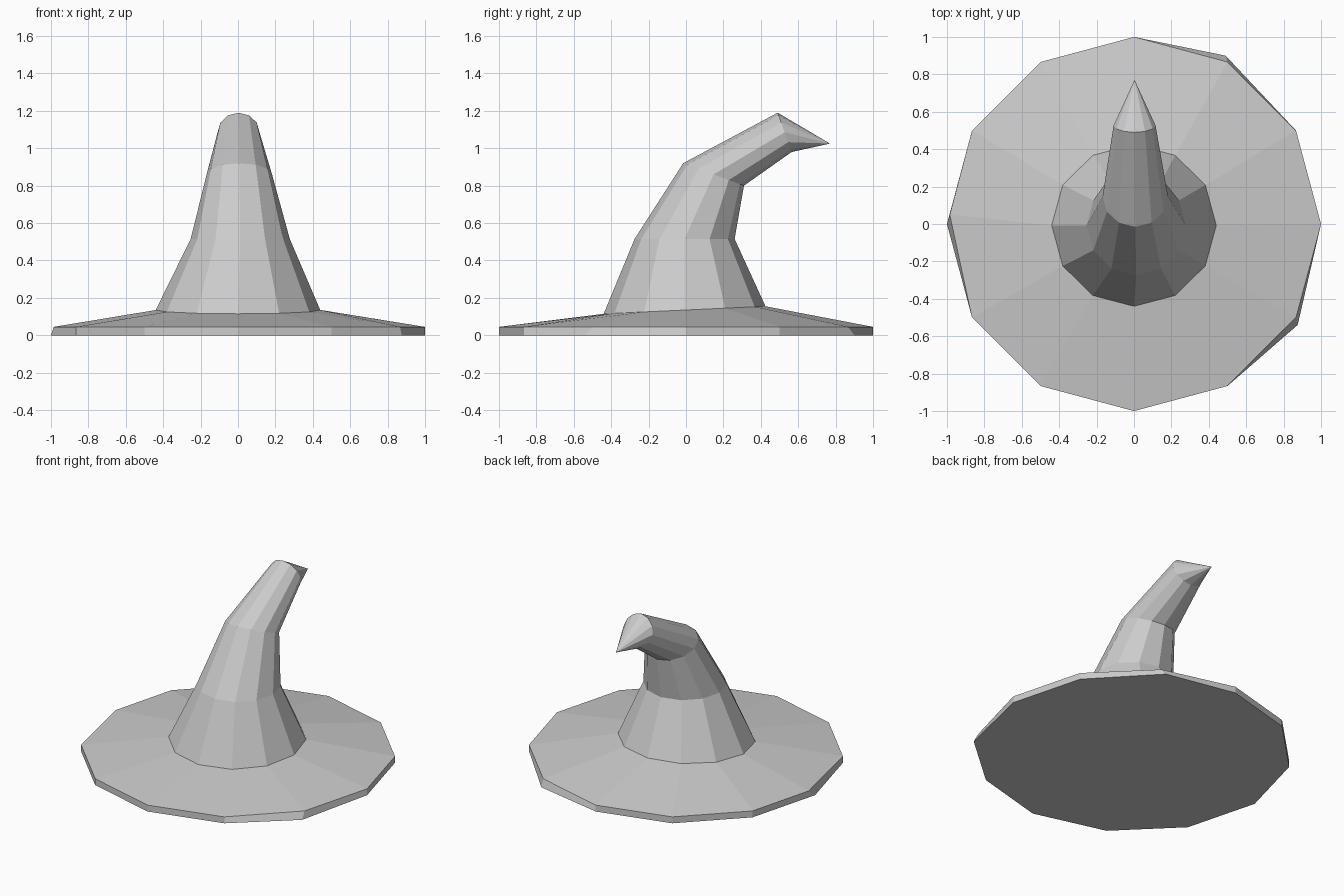
import bpy, bmesh
from math import cos, sin, tau
from mathutils import Vector

if "Cube" in bpy.data.objects:
    bpy.data.objects.remove(bpy.data.objects["Cube"])

SIDES = 12

felt = bpy.data.materials.new("grey_felt")
felt.use_nodes = True
felt.diffuse_color = (0.6, 0.6, 0.6, 1)
felt.node_tree.nodes["Principled BSDF"].inputs["Base Color"].default_value = (0.6, 0.6, 0.6, 1)


def ring(bm, front, back, radius, shift=0.0):
    """Tilted ring through a front and a back point, each given as (y, z)."""
    f, b = Vector((shift, *front)), Vector((shift, *back))
    centre, half = (f + b) / 2, (b - f) / 2
    return [bm.verts.new(centre + half * sin(tau * i / SIDES)
                         + Vector((radius * cos(tau * i / SIDES), 0, 0)))
            for i in range(SIDES)]


def bridge(bm, low, high):
    for i in range(SIDES):
        j = (i + 1) % SIDES
        bm.faces.new((low[i], low[j], high[j], high[i]))


bm = bmesh.new()

# Brim: flat underside, thin rim
under = ring(bm, (-1, 0), (1, 0), 1)
rim = ring(bm, (-1, 0.045), (1, 0.045), 1)
bm.faces.new(under[::-1])

# Slightly bent rim corners
under[2].co.xy = 0.49, 0.90
under[11].co.xy = 0.875, -0.54
rim[6].co.xy = -0.985, 0.05

# Crown: rings climbing and bending backwards
rings = [under, rim,
         ring(bm, (-0.44, 0.115), (0.425, 0.155), 0.44),
         ring(bm, (-0.275, 0.515), (0.26, 0.515), 0.265, 0.012),
         ring(bm, (-0.015, 0.92), (0.31, 0.80), 0.175, 0.007),
         ring(bm, (0.49, 1.19), (0.565, 0.98), 0.112, 0.003)]
for low, high in zip(rings, rings[1:]):
    bridge(bm, low, high)

# Pointed drooping tip
tip = bm.verts.new((0.003, 0.77, 1.025))
for i in range(SIDES):
    bm.faces.new((rings[-1][i], rings[-1][(i + 1) % SIDES], tip))

bmesh.ops.recalc_face_normals(bm, faces=bm.faces)
mesh = bpy.data.meshes.new("pointed_hat")
bm.to_mesh(mesh)
bm.free()
mesh.materials.append(felt)
hat = bpy.data.objects.new("pointed_hat", mesh)
bpy.context.collection.objects.link(hat)
